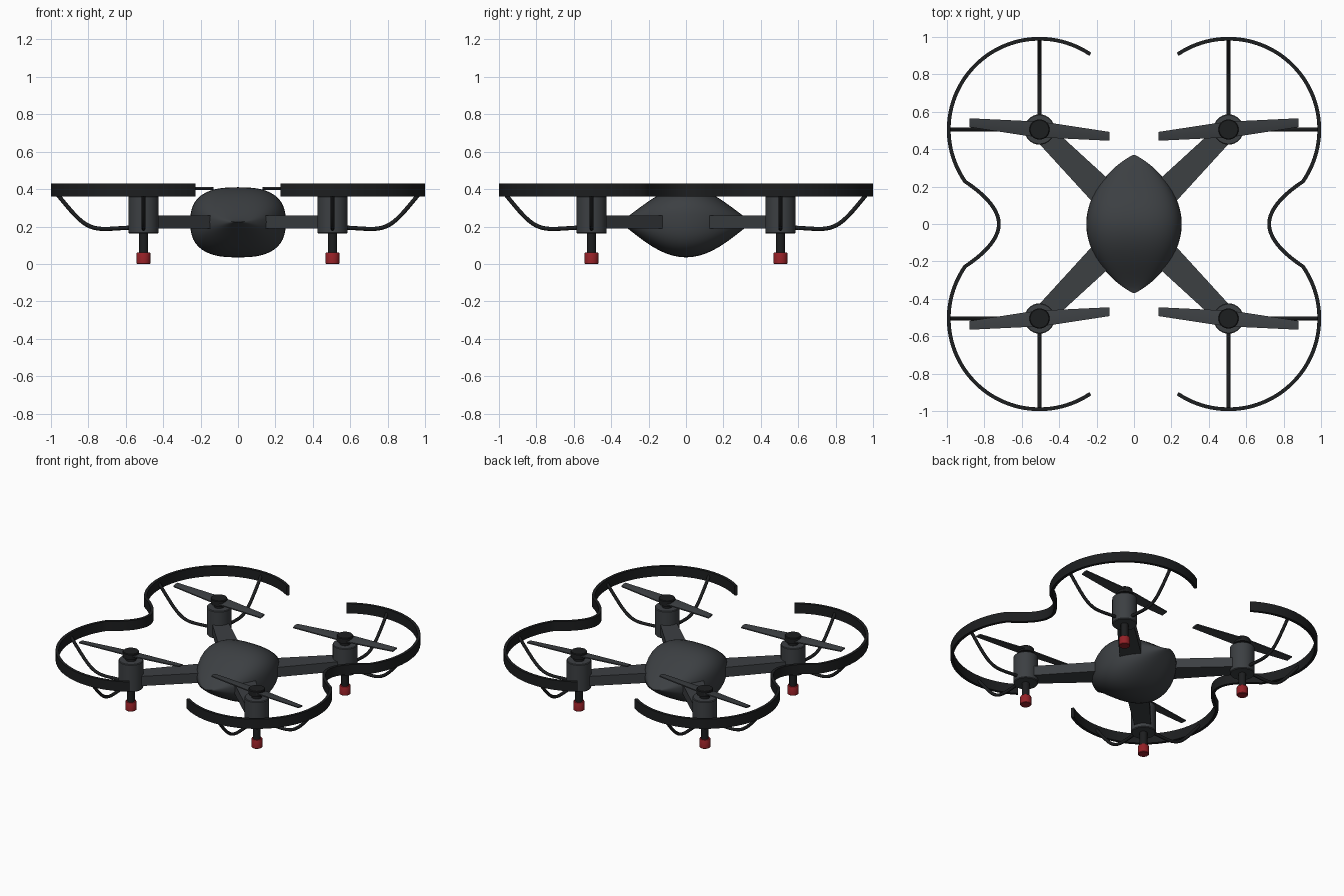
import bpy, bmesh
from math import sin, cos, pi, radians
from mathutils import Vector

if "Cube" in bpy.data.objects:
    bpy.data.objects.remove(bpy.data.objects["Cube"])

C = 0.505  # motor offset in x and y


def material(name, rgb):
    m = bpy.data.materials.new(name)
    m.diffuse_color = (*rgb, 1)
    m.use_nodes = True
    m.node_tree.nodes["Principled BSDF"].inputs["Base Color"].default_value = m.diffuse_color
    return m


GREY = material("dark_grey", (0.045, 0.05, 0.055))
BLACK = material("black", (0.012, 0.013, 0.014))
RED = material("red", (0.3, 0.015, 0.02))


def finish(ob, mat, mirror=True, angle=35):
    bpy.ops.object.select_all(action='DESELECT')
    ob.select_set(True)
    bpy.context.view_layer.objects.active = ob
    ob.data.materials.clear()
    ob.data.materials.append(mat)
    bpy.ops.object.shade_smooth_by_angle(angle=radians(angle))
    if mirror:
        m = ob.modifiers.new("mirror", 'MIRROR')
        m.use_axis = (True, True, False)
        m.merge_threshold = 0.0005


def loft(name, rings, mat, caps=(True, True), mirror=True, angle=35):
    bm = bmesh.new()
    vs = [[bm.verts.new(p) for p in r] for r in rings]
    n = len(rings[0])
    for a, b in zip(vs, vs[1:]):
        for i in range(n):
            bm.faces.new((a[i], a[(i + 1) % n], b[(i + 1) % n], b[i]))
    if caps[0]:
        bm.faces.new(vs[0][::-1])
    if caps[1]:
        bm.faces.new(vs[-1])
    bmesh.ops.remove_doubles(bm, verts=bm.verts, dist=0.00001)
    bmesh.ops.recalc_face_normals(bm, faces=bm.faces)
    me = bpy.data.meshes.new(name)
    bm.to_mesh(me)
    bm.free()
    ob = bpy.data.objects.new(name, me)
    bpy.context.collection.objects.link(ob)
    finish(ob, mat, mirror, angle)


def turned(name, profile, mat, n=32):
    rings = [[(C + r * cos(2 * pi * i / n), C + r * sin(2 * pi * i / n), z)
              for i in range(n)] for r, z in profile]
    loft(name, rings, mat)


# body: pointed pod with a squarish cross-section
def spow(v, p):
    return abs(v) ** p * (1 if v >= 0 else -1)


rings = []
for k in range(33):
    t = -cos(pi * k / 32)
    s = max(1 - t * t, 0)
    w, top, bot = 0.255 * s ** 0.83, 0.185 * s ** 1.5, 0.19 * s ** 1.35
    ring = []
    for i in range(48):
        a = 2 * pi * i / 48
        z = spow(sin(a), 0.76)
        ring.append((w * spow(cos(a), 0.76), 0.37 * t,
                     0.225 + z * (top if z > 0 else bot)))
    rings.append(ring)
loft("body", rings, GREY, (False, False), False, 50)

# arms: tapered diagonal beams
d, p = Vector((1, 1, 0)).normalized(), Vector((1, -1, 0)).normalized()
rings = []
for dist, hw in ((0.1, 0.08), (0.66, 0.055)):
    rings.append([d * dist + p * sx * hw + Vector((0, 0, z))
                  for sx, z in ((-1, 0.19), (1, 0.19), (1, 0.26), (-1, 0.26))])
loft("arm", rings, GREY)

# motors, propeller caps, legs and feet
turned("motor_housing", [(0.077, 0.162), (0.081, 0.167), (0.081, 0.357), (0.077, 0.362)], GREY)
turned("propeller_shaft", [(0.035, 0.36), (0.035, 0.39)], BLACK)
turned("propeller_cap", [(0.054, 0.385), (0.054, 0.42), (0.05, 0.425)], BLACK)
turned("leg", [(0.025, 0.05), (0.025, 0.17)], BLACK, 24)
turned("foot", [(0.034, 0), (0.037, 0.003), (0.037, 0.057), (0.034, 0.062)], RED, 24)

# propeller: two slim tapered blades with slight pitch
for side, label in ((1, "outer"), (-1, "inner")):
    rings = []
    for x, y0, y1 in ((0.0, -0.04, 0.045), (0.06, -0.043, 0.045), (0.375, 0.013, 0.06)):
        if x == 0.06:
            y0, y1 = -0.035, 0.045
        ym, hw = (y0 + y1) / 2, (y1 - y0) / 2
        rings.append([(C + side * x, C + side * (ym + hw * sy),
                       0.403 + side * 0.12 * hw * sy + sz)
                      for sy, sz in ((-1, -0.004), (1, -0.004), (1, 0.004), (0, 0.008), (-1, 0.004))])
    loft("propeller_blade_" + label, rings, GREY)

# guard band: arc round each rotor, then a curve into the waist
path = [Vector((C + 0.485 * cos(radians(a)), C + 0.485 * sin(radians(a))))
        for a in [124 - 159 * i / 48 for i in range(49)]]
b = [path[-1], Vector((0.82, 0.172)), Vector((0.722, 0.09)), Vector((0.722, 0))]
for i in range(1, 13):
    t = i / 12
    path.append(b[0] * (1 - t) ** 3 + b[1] * 3 * t * (1 - t) ** 2
                + b[2] * 3 * t * t * (1 - t) + b[3] * t ** 3)
rings = []
for i, q in enumerate(path):
    tan = (path[min(i + 1, len(path) - 1)] - path[max(i - 1, 0)]).normalized()
    if i == len(path) - 1:
        tan = Vector((0, -1))
    nor = Vector((-tan.y, tan.x)) * 0.01
    rings.append([(q.x + s * nor.x, q.y + s * nor.y, z)
                  for s, z in ((-1, 0.36), (1, 0.36), (1, 0.43), (-1, 0.43))])
loft("guard_band", rings, BLACK, (True, False))

# struts: curved rods from the motor housing up to the guard
cu = bpy.data.curves.new("guard_strut", 'CURVE')
cu.dimensions = '3D'
cu.bevel_depth = 0.011
cu.bevel_resolution = 2
cu.use_fill_caps = True
for ax in (0, 1):
    sp = cu.splines.new('NURBS')
    pts = [(0.06, 0.195), (0.15, 0.19), (0.25, 0.178), (0.34, 0.225), (0.41, 0.31), (0.483, 0.4)]
    sp.points.add(len(pts) - 1)
    for q, (r, z) in zip(sp.points, pts):
        q.co = (C + r * (ax == 0), C + r * (ax == 1), z, 1)
    sp.order_u = 4
    sp.use_endpoint_u = True
    sp.resolution_u = 6
ob = bpy.data.objects.new("guard_strut", cu)
bpy.context.collection.objects.link(ob)
bpy.ops.object.select_all(action='DESELECT')
ob.select_set(True)
bpy.context.view_layer.objects.active = ob
bpy.ops.object.convert(target='MESH')
finish(bpy.context.view_layer.objects.active, BLACK, angle=60)
